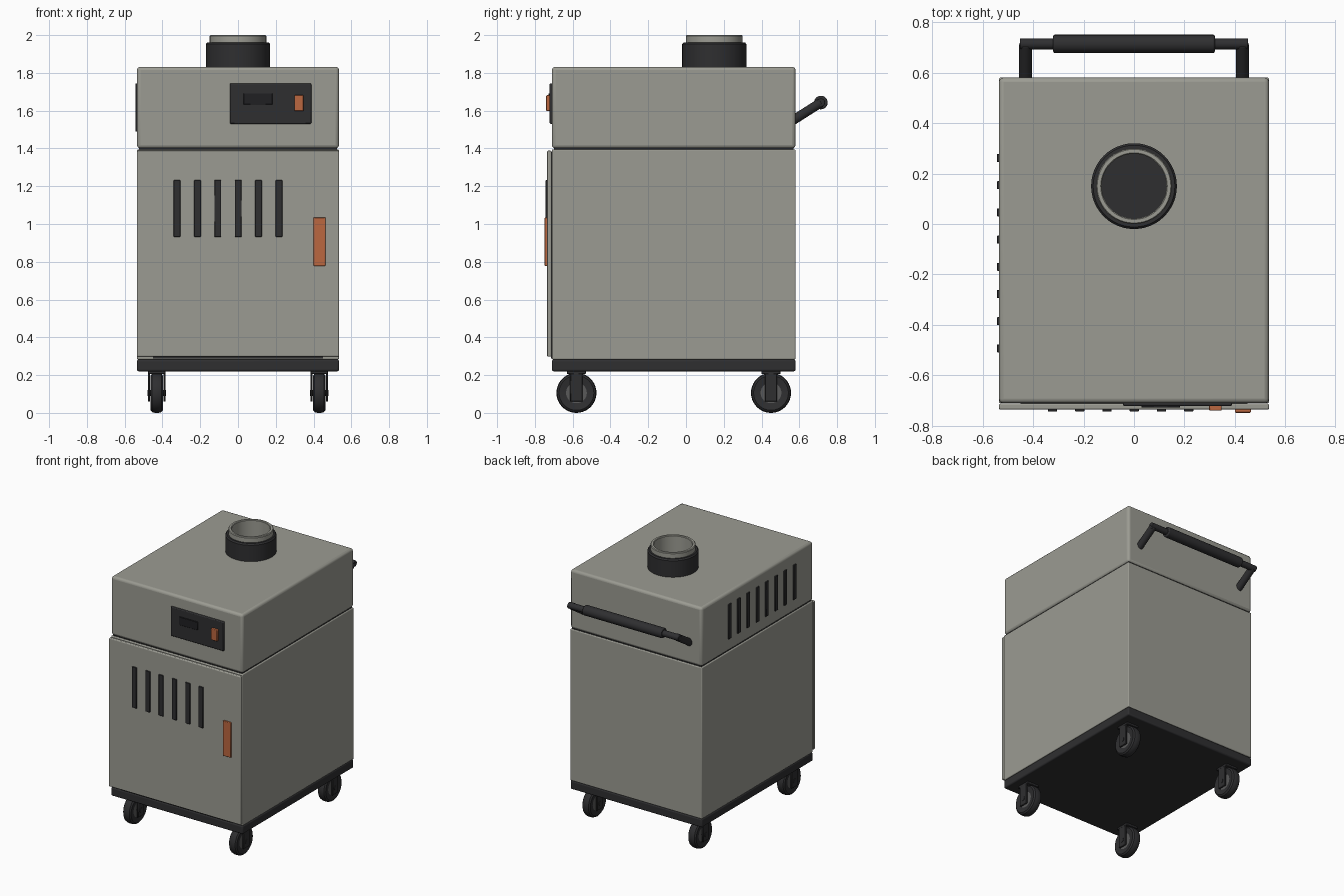
import bpy, bmesh, math
from mathutils import Vector

if "Cube" in bpy.data.objects:
    bpy.data.objects.remove(bpy.data.objects["Cube"])


def material(name, rgb):
    m = bpy.data.materials.new(name)
    m.diffuse_color = (*rgb, 1)
    m.use_nodes = True
    m.node_tree.nodes["Principled BSDF"].inputs["Base Color"].default_value = m.diffuse_color
    return m


GREY = material("warm grey paint", (0.33, 0.33, 0.29))
DARK = material("charcoal plastic", (0.028, 0.028, 0.030))
BLACK = material("display black", (0.014, 0.014, 0.016))
ORANGE = material("orange accent", (0.50, 0.135, 0.05))
HUB = material("hub grey", (0.10, 0.10, 0.10))


def finish(name, bm, mat, bevel=0, segments=3):
    bmesh.ops.recalc_face_normals(bm, faces=bm.faces)
    me = bpy.data.meshes.new(name)
    bm.to_mesh(me)
    bm.free()
    me.materials.append(mat)
    ob = bpy.data.objects.new(name, me)
    bpy.context.collection.objects.link(ob)
    if bevel:
        mod = ob.modifiers.new("bevel", "BEVEL")
        mod.width, mod.segments, mod.limit_method = bevel, segments, "ANGLE"
    bpy.ops.object.select_all(action="DESELECT")
    ob.select_set(True)
    bpy.context.view_layer.objects.active = ob
    bpy.ops.object.shade_smooth_by_angle(angle=math.radians(35))
    return ob


def box(name, x, y, z, mat, bevel=0, segments=3):
    """Box from (min, max) ranges."""
    bm = bmesh.new()
    bmesh.ops.create_cube(bm, size=1)
    for v in bm.verts:
        v.co = Vector([(r[0] + r[1]) / 2 + c * (r[1] - r[0])
                       for r, c in zip((x, y, z), v.co)])
    return finish(name, bm, mat, bevel, segments)


def rod(name, a, b, radius, mat, bevel=0, sides=24):
    a, b = Vector(a), Vector(b)
    bm = bmesh.new()
    bmesh.ops.create_cone(bm, cap_ends=True, segments=sides, radius1=radius,
                          radius2=radius, depth=(b - a).length)
    ob = finish(name, bm, mat, bevel)
    ob.location = (a + b) / 2
    ob.rotation_euler = (b - a).to_track_quat("Z", "Y").to_euler()
    return ob


def lathe(name, profile, mat, center, axis="Z", sides=48):
    """Closed (radius, height) loop spun around an axis."""
    bm = bmesh.new()
    rings = [[bm.verts.new((r * math.cos(2 * math.pi * i / sides),
                            r * math.sin(2 * math.pi * i / sides), h))
              for i in range(sides)] for r, h in profile]
    for k in range(len(rings)):
        p, q = rings[k], rings[(k + 1) % len(rings)]
        for i in range(sides):
            j = (i + 1) % sides
            bm.faces.new((p[i], p[j], q[j], q[i]))
    ob = finish(name, bm, mat)
    ob.location = center
    if axis == "X":
        ob.rotation_euler = (0, math.pi / 2, 0)
    return ob


# Cabinet
W = 0.535
box("base_plate", (-W, W), (-0.71, 0.58), (0.22, 0.283), DARK, 0.01)
box("cabinet_body", (-W, W), (-0.71, 0.58), (0.283, 1.395), GREY, 0.006)
box("top_housing", (-W, W), (-0.71, 0.58), (1.40, 1.832), GREY, 0.018)
box("seam_strip", (-W + 0.01, W - 0.01), (-0.70, 0.57), (1.385, 1.41), DARK)
box("front_door", (-W, W), (-0.735, -0.712), (0.298, 1.388), GREY, 0.006)
box("door_gasket", (-0.45, 0.45), (-0.716, -0.70), (0.288, 1.38), DARK)

# Door details
for i in range(6):
    x = -0.323 + i * 0.108
    box(f"door_vent_{i + 1}", (x - 0.018, x + 0.018), (-0.743, -0.73),
        (0.932, 1.232), DARK, 0.002, 1)
box("door_latch", (0.40, 0.463), (-0.748, -0.73), (0.778, 1.035), ORANGE, 0.004, 2)

# Control panel
box("control_panel", (-0.043, 0.388), (-0.722, -0.70), (1.53, 1.745), DARK, 0.006, 2)
box("display", (0.03, 0.182), (-0.728, -0.715), (1.632, 1.692), BLACK, 0.002, 1)
box("power_switch", (0.298, 0.347), (-0.74, -0.715), (1.598, 1.682), ORANGE, 0.004, 2)

# Side vents on the left of the housing
for i in range(8):
    y = -0.493 + i * 0.1078
    box(f"side_vent_{i + 1}", (-0.543, -0.525), (y - 0.016, y + 0.016),
        (1.49, 1.745), DARK, 0.002, 1)

# Round inlet on top
C = (0, 0.15, 0)
lathe("inlet_collar", [(0.13, 1.825), (0.17, 1.825), (0.17, 1.952),
                       (0.162, 1.962), (0.13, 1.962)], DARK, C)
lathe("inlet_ring", [(0.128, 1.83), (0.15, 1.83), (0.15, 1.995),
                     (0.146, 2.0), (0.132, 2.0), (0.128, 1.996)], GREY, C)
rod("inlet_floor", (0, 0.15, 1.82), (0, 0.15, 1.85), 0.13, DARK, sides=48)

# Push handle
PY, PZ = 0.714, 1.643
for s, side in ((-1, "left"), (1, "right")):
    rod(f"handle_arm_{side}", (s * 0.43, 0.565, 1.548), (s * 0.43, PY, PZ),
        0.025, DARK, 0.004)
    rod(f"handle_elbow_{side}", (s * 0.452, PY, PZ), (s * 0.395, PY, PZ),
        0.022, DARK, 0.004)
rod("handle_bar", (-0.43, PY, PZ), (0.43, PY, PZ), 0.022, DARK)
rod("handle_grip", (-0.32, PY, PZ), (0.32, PY, PZ), 0.036, DARK, 0.006)

# Swivel casters
tyre = [(0.055, -0.026), (0.092, -0.032), (0.102, -0.024), (0.106, -0.01),
        (0.106, 0.01), (0.102, 0.024), (0.092, 0.032), (0.055, 0.026)]
for x in (-0.43, 0.43):
    for y, end in ((-0.58, "front"), (0.45, "back")):
        tag = f"{end}_{'left' if x < 0 else 'right'}"
        lathe("caster_tyre_" + tag, tyre, DARK, (x, y, 0.106), "X", 40)
        rod("caster_hub_" + tag, (x - 0.024, y, 0.106), (x + 0.024, y, 0.106),
            0.057, HUB)
        rod("caster_axle_" + tag, (x - 0.05, y, 0.106), (x + 0.05, y, 0.106),
            0.016, DARK)
        box("caster_mount_" + tag, (x - 0.047, x + 0.047), (y - 0.05, y + 0.05),
            (0.205, 0.225), DARK, 0.003, 1)
        for s in (-1, 1):
            cx = x + s * 0.041
            box(f"caster_fork_{tag}_{'inner' if s * x < 0 else 'outer'}",
                (cx - 0.006, cx + 0.006), (y - 0.033, y + 0.033),
                (0.06, 0.21), DARK, 0.003, 1)
